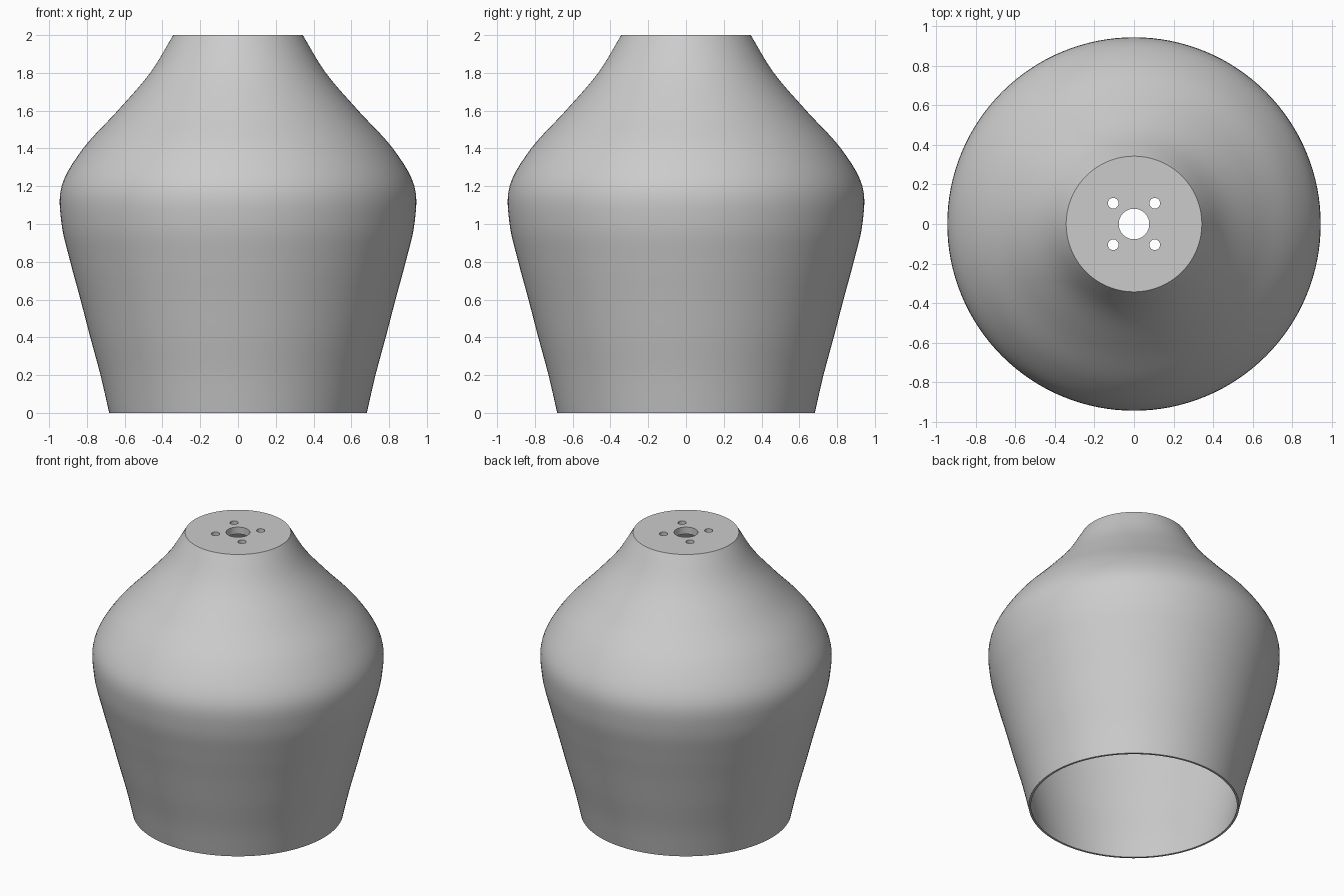
import bpy, bmesh, math
from mathutils import Vector

cube = bpy.data.objects.get("Cube")
if cube:
    bpy.data.objects.remove(cube, do_unlink=True)

SEGMENTS = 128
WALL = 0.015          # shell thickness
PLATE_Z = 1.95        # underside of the top plate
HOLE_R = 0.077        # central hole

grey = bpy.data.materials.new("light grey")
grey.use_nodes = True
grey.diffuse_color = (0.6, 0.6, 0.6, 1)
grey.node_tree.nodes["Principled BSDF"].inputs["Base Color"].default_value = (0.6, 0.6, 0.6, 1)


def smooth_path(pts, steps=5):
    """Catmull-Rom curve through the given points."""
    p = [Vector(q) for q in pts]
    p = [2 * p[0] - p[1]] + p + [2 * p[-1] - p[-2]]
    out = []
    for a, b, c, d in zip(p, p[1:], p[2:], p[3:]):
        for i in range(steps):
            t = i / steps
            out.append(0.5 * (2 * b + (c - a) * t + (2 * a - 5 * b + 4 * c - d) * t ** 2
                              + (3 * b - a - 3 * c + d) * t ** 3))
    return out + [p[-2]]


# Outer silhouette as (radius, height)
outer = smooth_path([(0.682, 0), (0.728, 0.2), (0.782, 0.4), (0.834, 0.6), (0.888, 0.8),
                     (0.934, 1.0), (0.934, 1.2), (0.82, 1.4), (0.637, 1.6),
                     (0.465, 1.8), (0.343, 2.0)])

# Inner silhouette, offset along the normal and stopped at the plate
inner = []
for i, q in enumerate(outer):
    tangent = (outer[min(i + 1, len(outer) - 1)] - outer[max(i - 1, 0)]).normalized()
    inner.append(q + WALL * Vector((-tangent.y, tangent.x)))
inner[0].y = 0
below = [q for q in inner if q.y < PLATE_Z - 0.005]
above = inner[len(below)]
last = below[-1]
k = (PLATE_Z - last.y) / (above.y - last.y) if above.y != last.y else 0
below.append(Vector((last.x + (above.x - last.x) * k, PLATE_Z)))

# Closed section: outside, plate top, central hole, plate underside, inside
section = outer + [Vector((HOLE_R, 2.0)), Vector((HOLE_R, PLATE_Z))] + below[::-1]

# Revolve the section
bm = bmesh.new()
rings = []
for s in range(SEGMENTS):
    a = 2 * math.pi * s / SEGMENTS
    rings.append([bm.verts.new((q.x * math.cos(a), q.x * math.sin(a), q.y)) for q in section])
n = len(section)
for s in range(SEGMENTS):
    r0, r1 = rings[s], rings[(s + 1) % SEGMENTS]
    for i in range(n):
        j = (i + 1) % n
        bm.faces.new((r0[i], r1[i], r1[j], r0[j]))
bmesh.ops.recalc_face_normals(bm, faces=bm.faces)
mesh = bpy.data.meshes.new("lamp_shade")
bm.to_mesh(mesh)
bm.free()
mesh.materials.append(grey)
shade = bpy.data.objects.new("lamp_shade", mesh)
bpy.context.collection.objects.link(shade)

# Four screw holes drilled through the plate
bm = bmesh.new()
for x in (-0.105, 0.105):
    for y in (-0.105, 0.105):
        made = bmesh.ops.create_cone(bm, cap_ends=True, segments=32,
                                     radius1=0.027, radius2=0.027, depth=0.2)
        bmesh.ops.translate(bm, verts=made["verts"], vec=(x, y, 1.975))
cut_mesh = bpy.data.meshes.new("screw_hole_cutter")
bm.to_mesh(cut_mesh)
bm.free()
cut_mesh.materials.append(grey)
cutter = bpy.data.objects.new("screw_hole_cutter", cut_mesh)
cutter.hide_render = True
bpy.context.collection.objects.link(cutter)

drill = shade.modifiers.new("screw_holes", "BOOLEAN")
drill.operation = "DIFFERENCE"
drill.solver = "EXACT"
drill.object = cutter
for o in bpy.context.selected_objects:
    o.select_set(False)
bpy.context.view_layer.objects.active = shade
shade.select_set(True)
bpy.ops.object.modifier_apply(modifier=drill.name)
bpy.data.objects.remove(cutter, do_unlink=True)
bpy.ops.object.shade_smooth_by_angle(angle=math.radians(30))
